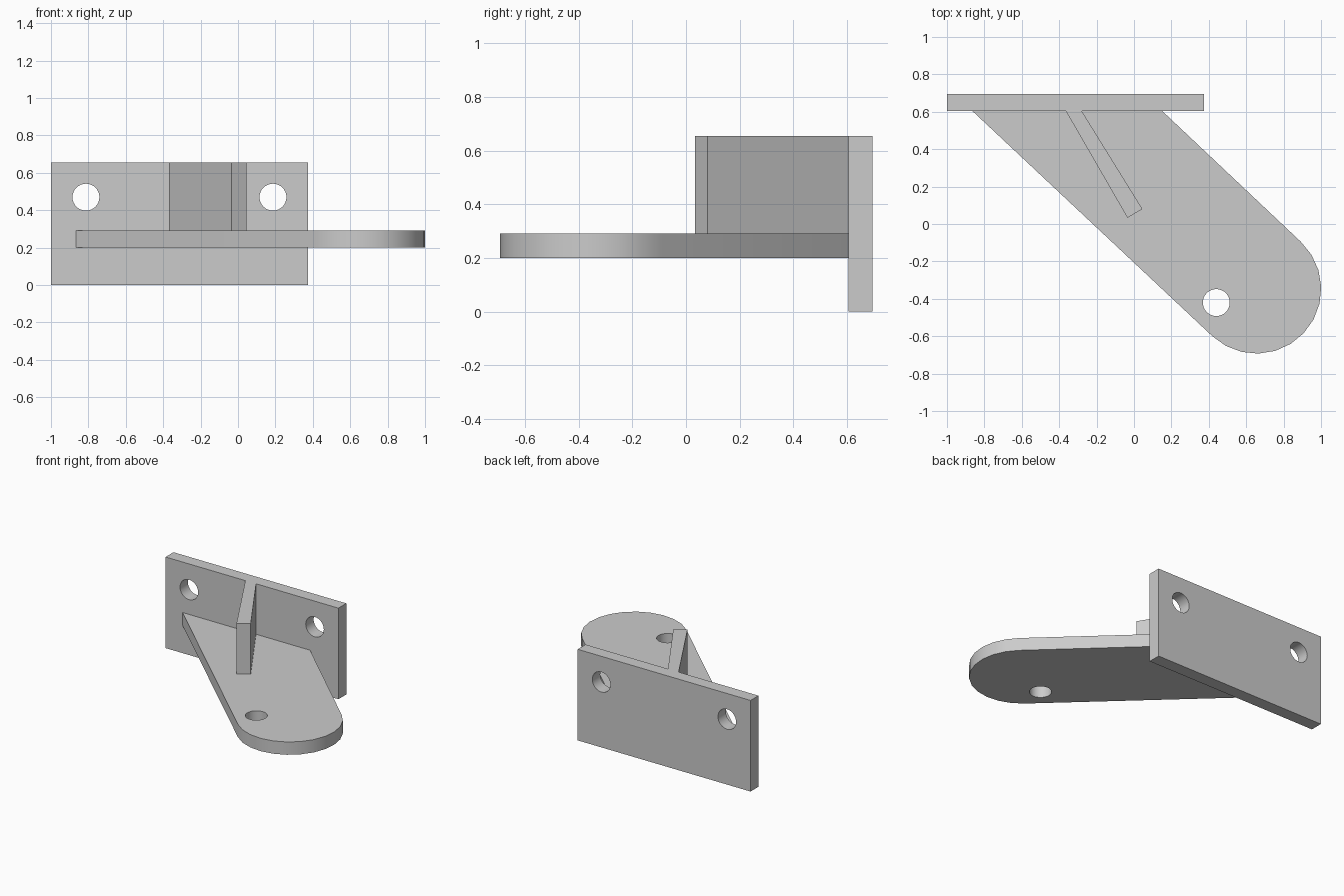
import bpy
import bmesh
import math
from mathutils import Matrix, Vector

if "Cube" in bpy.data.objects:
    bpy.data.objects.remove(bpy.data.objects["Cube"], do_unlink=True)

# Single grey material
grey = bpy.data.materials.new("plain grey")
grey.use_nodes = True
colour = (0.6, 0.6, 0.6, 1)
grey.diffuse_color = colour
grey.node_tree.nodes["Principled BSDF"].inputs["Base Color"].default_value = colour

BACK, FRONT, TOP = 0.695, 0.605, 0.655
ARM_LOW, ARM_HIGH = 0.2, 0.292
HOLE_RADIUS = 0.072


def prism(name, outline, low, high):
    """Extrude an outline seen from above between two heights."""
    bm = bmesh.new()
    face = bm.faces.new([bm.verts.new((x, y, low)) for x, y in outline])
    top = bmesh.ops.extrude_face_region(bm, geom=[face])["geom"]
    verts = [v for v in top if isinstance(v, bmesh.types.BMVert)]
    bmesh.ops.translate(bm, verts=verts, vec=(0, 0, high - low))
    bmesh.ops.recalc_face_normals(bm, faces=bm.faces)
    mesh = bpy.data.meshes.new(name)
    bm.to_mesh(mesh)
    bm.free()
    mesh.materials.append(grey)
    obj = bpy.data.objects.new(name, mesh)
    bpy.context.collection.objects.link(obj)
    return obj


def activate(obj):
    bpy.ops.object.select_all(action="DESELECT")
    obj.select_set(True)
    bpy.context.view_layer.objects.active = obj


def drill(obj, centre, turn=0):
    """Cut a round hole through a part."""
    bpy.ops.mesh.primitive_cylinder_add(
        vertices=32, radius=HOLE_RADIUS, depth=0.4, location=centre, rotation=(turn, 0, 0))
    cutter = bpy.context.object
    cutter.name = "hole_cutter"
    cutter.hide_render = True
    cutter.data.materials.append(grey)
    activate(obj)
    cut = obj.modifiers.new("hole", "BOOLEAN")
    cut.operation = "DIFFERENCE"
    cut.solver = "EXACT"
    cut.object = cutter
    bpy.ops.object.modifier_apply(modifier=cut.name)
    bpy.data.objects.remove(cutter, do_unlink=True)


def smooth(obj):
    activate(obj)
    bpy.ops.object.shade_smooth_by_angle(angle=math.radians(30))


# Wall plate with two bolt holes
plate = prism("wall_plate", [(-1, FRONT), (0.375, FRONT), (0.375, BACK), (-1, BACK)], 0, TOP)
for x in (-0.813, 0.187):
    drill(plate, (x, (FRONT + BACK) / 2, 0.47), math.pi / 2)
smooth(plate)

# Slanted arm with a rounded end
tip, radius, steps = Vector((0.655, -0.347)), 0.346, 12
side = Vector((0.684, 0.729)).normalized()
end = [tip + Matrix.Rotation(-math.pi * i / steps, 2) @ side * radius for i in range(steps + 1)]
arm = prism("arm", [(-0.865, FRONT), (0.15, FRONT)] + [tuple(p) for p in end], ARM_LOW, ARM_HIGH)
drill(arm, (0.44, -0.42, (ARM_LOW + ARM_HIGH) / 2))
smooth(arm)

# Upright stiffening rib
prism("rib", [(-0.365, FRONT), (-0.035, 0.033), (0.045, 0.08), (-0.28, FRONT)], ARM_HIGH, TOP)
